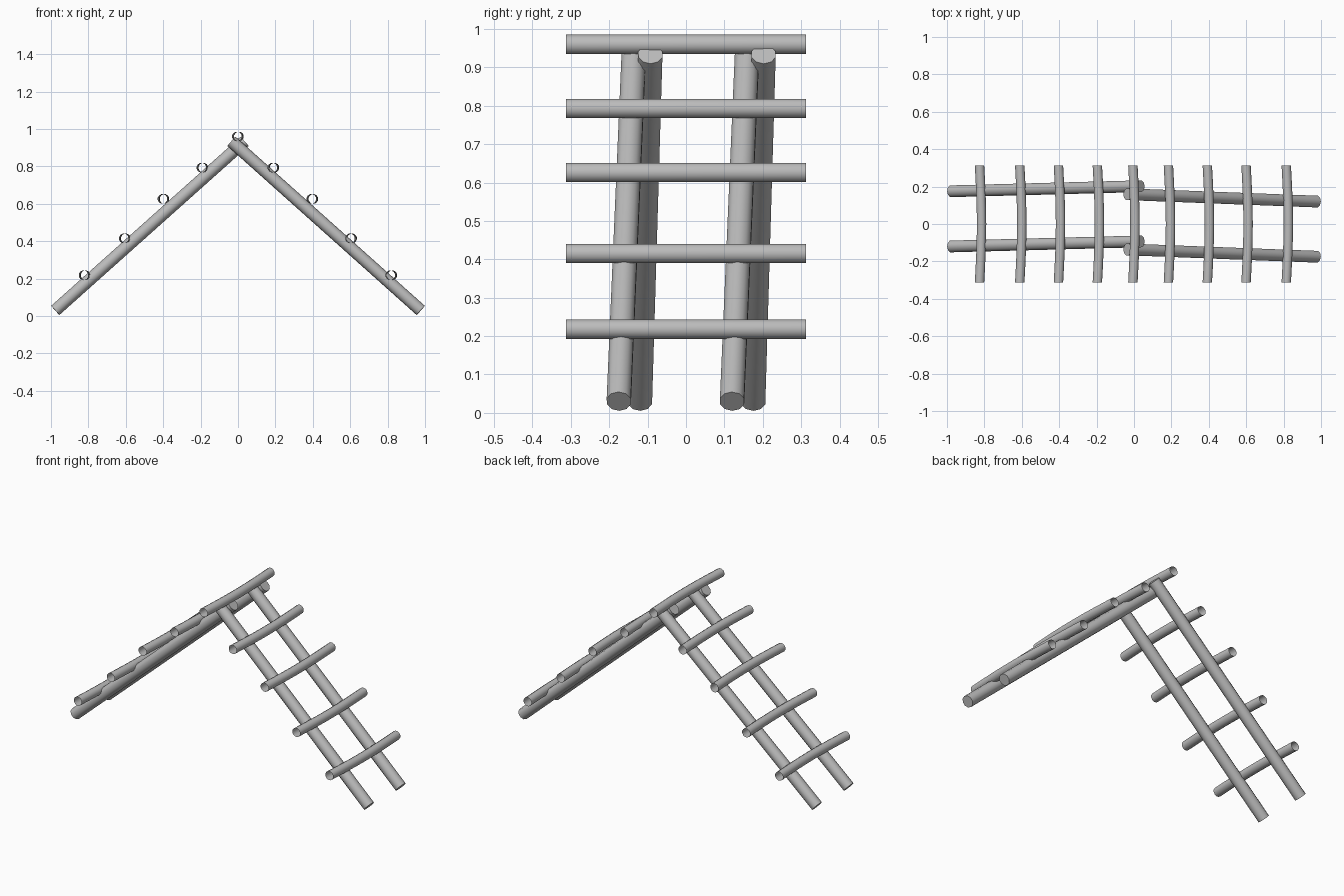
import bpy
import bmesh
import math
from mathutils import Vector

cube = bpy.data.objects.get("Cube")
if cube:
    bpy.data.objects.remove(cube, do_unlink=True)

# One plain grey for the whole frame
grey = bpy.data.materials.new("plain grey")
grey.use_nodes = True
colour = (0.5, 0.5, 0.5, 1)
grey.diffuse_color = colour
grey.node_tree.nodes["Principled BSDF"].inputs["Base Color"].default_value = colour


def tube(name, path, radius, sides, capped):
    """Round tube along a nearly straight path."""
    bm = bmesh.new()
    path = [Vector(p) for p in path]
    axis = (path[-1] - path[0]).normalized()
    across = axis.cross(Vector((0, 0, 1))).normalized()
    up = across.cross(axis)
    rings = []
    for centre in path:
        ring = []
        for i in range(sides):
            a = math.tau * (i + 0.5) / sides
            ring.append(bm.verts.new(
                centre + radius * (math.cos(a) * across + math.sin(a) * up)))
        rings.append(ring)
    for low, high in zip(rings, rings[1:]):
        for i in range(sides):
            j = (i + 1) % sides
            # wound so that the normals face outwards
            bm.faces.new((low[j], low[i], high[i], high[j]))
    if capped:
        bm.faces.new(rings[0])
        bm.faces.new(rings[-1][::-1])
    centre = sum(path, Vector()) / len(path)
    face = bm.faces[:][0]
    face.normal_update()
    offset = face.calc_center_median() - centre
    offset -= axis * offset.dot(axis)
    if face.normal.dot(offset) < 0:
        bmesh.ops.reverse_faces(bm, faces=bm.faces[:])
    mesh = bpy.data.meshes.new(name)
    bm.to_mesh(mesh)
    bm.free()
    mesh.materials.append(grey)
    obj = bpy.data.objects.new(name, mesh)
    bpy.context.collection.objects.link(obj)
    bpy.ops.object.select_all(action="DESELECT")
    obj.select_set(True)
    bpy.context.view_layer.objects.active = obj
    bpy.ops.object.shade_smooth_by_angle(angle=math.radians(50))
    return obj


# Leaning poles: a pair on each side, crossing at the ridge
for side, label, foot_y, top_y in ((-1, "right", -0.12, -0.093),
                                   (1, "left", -0.175, -0.136)):
    for shift, place in ((0, "front"), (0.295, "back")):
        tube(f"{label}_{place}_pole",
             [(side * 0.977, foot_y + shift, 0.03),
              (-side * 0.035, top_y + shift, 0.934)],
             0.033, 10, True)


# Slightly bowed open rungs
def rung(name, x, z):
    steps = 8
    path = []
    for i in range(steps + 1):
        t = 2 * i / steps - 1
        bow = 0.011 * math.cos(t * math.pi / 2) - 0.006
        path.append((x + bow, 0.313 * t, z))
    tube(name, path, 0.026, 12, False)


for n, (x, z) in enumerate([(0.82, 0.218), (0.605, 0.415),
                            (0.398, 0.626), (0.19, 0.793)], 1):
    rung(f"right_rung_{n}", -x, z)
    rung(f"left_rung_{n}", x, z)
rung("ridge_rung", 0, 0.96)
